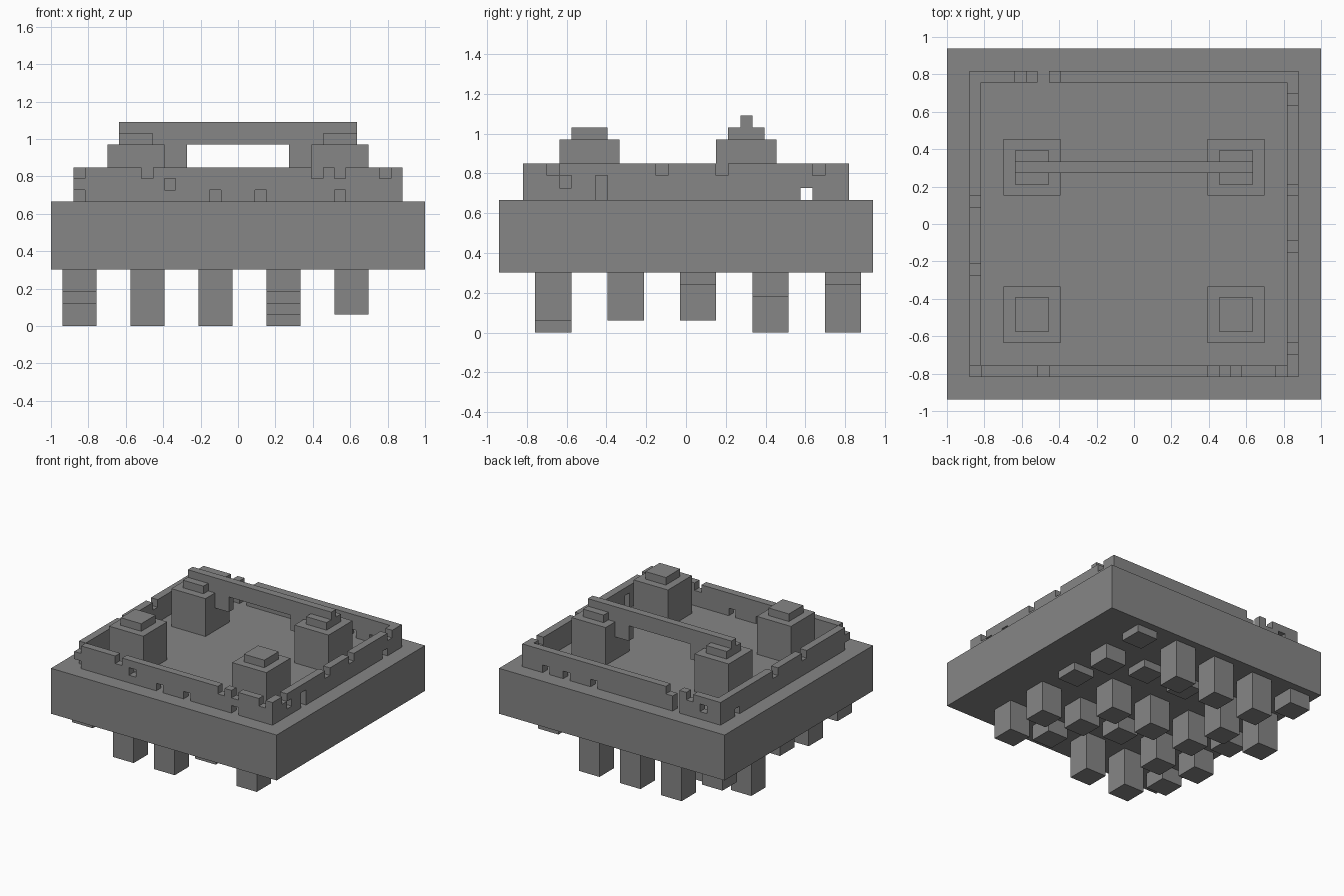
import bpy
import bmesh
from mathutils import Vector

U = 2 / 33  # one block

cube = bpy.data.objects.get("Cube")
if cube:
    bpy.data.objects.remove(cube, do_unlink=True)

stone = bpy.data.materials.new("grey_stone")
stone.use_nodes = True
grey = (0.24, 0.24, 0.24, 1)
stone.diffuse_color = grey
stone.node_tree.nodes["Principled BSDF"].inputs["Base Color"].default_value = grey


def finish(name, bm):
    """Turn a bmesh measured in blocks into a scaled object."""
    bmesh.ops.scale(bm, vec=(U, U, U), verts=bm.verts)
    mesh = bpy.data.meshes.new(name)
    bm.to_mesh(mesh)
    bm.free()
    mesh.materials.append(stone)
    obj = bpy.data.objects.new(name, mesh)
    bpy.context.collection.objects.link(obj)


def box(name, x, y, z, width, depth, height):
    """Box centred on x and y, with its base at z, all in blocks."""
    bm = bmesh.new()
    bmesh.ops.create_cube(bm, size=1)
    bmesh.ops.scale(bm, vec=(width, depth, height), verts=bm.verts)
    bmesh.ops.translate(bm, vec=(x, y, z + height / 2), verts=bm.verts)
    finish(name, bm)


def block_mesh(name, cells):
    """Outer skin of a set of unit blocks, with flat areas merged."""
    bm = bmesh.new()
    for cell in cells:
        for axis in range(3):
            for sign in (-1, 1):
                step = [0, 0, 0]
                step[axis] = sign
                if tuple(c + s for c, s in zip(cell, step)) in cells:
                    continue
                n = Vector(step)
                a = Vector((n.y, n.z, n.x))
                b = n.cross(a)
                mid = Vector(cell) + Vector((0, 0, 0.5)) + n / 2
                corners = ((-1, -1), (1, -1), (1, 1), (-1, 1))
                bm.faces.new([bm.verts.new(mid + a * i / 2 + b * j / 2)
                              for i, j in corners])
    bmesh.ops.remove_doubles(bm, verts=bm.verts, dist=0.001)
    bmesh.ops.dissolve_limit(bm, angle_limit=0.01, verts=bm.verts, edges=bm.edges)
    finish(name, bm)


# Main slab
box("slab", 0, 0, 5, 33, 31, 6)

# Parapet with crumbled blocks: each gap is (position along wall, height)
LOW, MID, TOP = 11, 12, 13
front_gaps = [(-14, TOP), (-14, LOW), (-8, TOP), (-6, MID), (-2, LOW), (2, LOW),
              (7, TOP), (9, TOP), (9, LOW), (13, TOP)]
back_gaps = [(-12, MID), (-10, TOP), (-8, LOW), (-8, MID), (-8, TOP), (-7, TOP),
             (4, LOW), (8, LOW), (11, LOW)]
right_gaps = [(-11, TOP), (-10, MID), (-7, LOW), (-7, MID), (-2, TOP), (3, TOP),
              (10, LOW), (11, TOP)]
left_gaps = [(-4, TOP), (2, TOP), (10, LOW)]

wall = {(x, y, z) for x in range(-14, 15) for y in range(-13, 14)
        for z in (LOW, MID, TOP) if abs(x) == 14 or abs(y) == 13}
wall -= {(p, -13, z) for p, z in front_gaps} | {(p, 13, z) for p, z in back_gaps}
wall -= {(14, p, z) for p, z in right_gaps} | {(-14, p, z) for p, z in left_gaps}
block_mesh("parapet", wall)

# Pillars with caps, and brackets under the beam
for side, sx in (("left", 1), ("right", -1)):
    for end, y in (("front", -8), ("back", 5)):
        box(f"{end}_{side}_pillar", sx * 9, y, 11, 5, 5, 5)
        box(f"{end}_{side}_cap", sx * 9, y, 16, 3, 3, 1)
    box(f"{side}_bracket", sx * 5.5, 5, 14, 2, 1, 2)
box("beam", 0, 5, 16, 21, 1, 2)

# Hanging posts: height of each foot, rows from front to back
feet = ["30031", "23121", "31114", "00443", "30004"]
feet[1] = "21321"
for row, heights in enumerate(feet):
    for col, h in enumerate(heights):
        foot = int(h)
        box(f"post_{row + 1}_{col + 1}", -14 + 6 * col, -11 + 6 * row, foot, 3, 3, 5 - foot)
